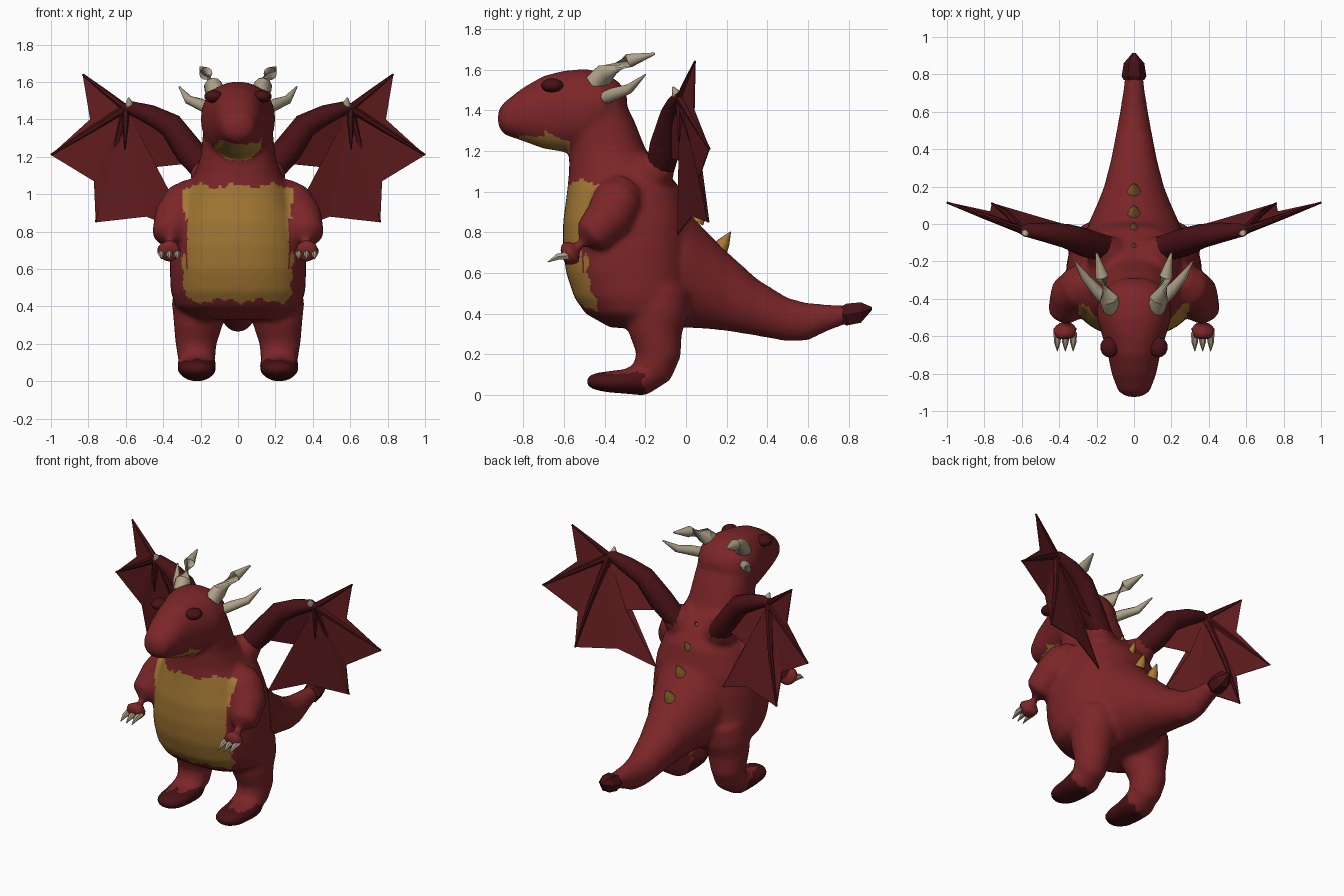
import bpy, bmesh, math
from mathutils import Vector as V


def material(name, rgb):
    m = bpy.data.materials.new(name)
    m.diffuse_color = (*rgb, 1)
    return m


RED = material("scale red", (0.20, 0.019, 0.021))
DARK = material("dark maroon", (0.065, 0.006, 0.008))
GOLD = material("belly gold", (0.37, 0.19, 0.035))
BONE = material("bone", (0.42, 0.36, 0.25))
SKIN = material("wing skin", (0.135, 0.013, 0.015))


def loft(bm, rings, n=24, power=2.0):
    """Closed skin through rings of (centre, u axis, v axis)."""
    loops = []
    for c, u, v in rings:
        loop = []
        for i in range(n):
            a = 2 * math.pi * i / n
            ca, sa = math.cos(a), math.sin(a)
            p = V(c) + V(u) * math.copysign(abs(ca) ** (2 / power), ca)
            loop.append(bm.verts.new(p + V(v) * math.copysign(abs(sa) ** (2 / power), sa)))
        loops.append(loop)
    faces = [bm.faces.new(loops[0]), bm.faces.new(loops[-1])]
    for a, b in zip(loops, loops[1:]):
        for i in range(n):
            j = (i + 1) % n
            faces.append(bm.faces.new((a[i], a[j], b[j], b[i])))
    bmesh.ops.recalc_face_normals(bm, faces=faces)


def tube(bm, path, radii, n=8, s=1):
    """Round tube along a path; s=-1 mirrors it in x."""
    pts = [V((p[0] * s, p[1], p[2])) for p in path]
    rings = []
    for i, (p, r) in enumerate(zip(pts, radii)):
        t = (pts[min(i + 1, len(pts) - 1)] - pts[max(i - 1, 0)]).normalized()
        ref = V((0, 1, 0)) if abs(t.y) < 0.8 else V((0, 0, 1))
        u = t.cross(ref).normalized()
        rings.append((p, u * r, t.cross(u) * r))
    loft(bm, rings, n)


def finish(name, bm, mats, smooth=True):
    me = bpy.data.meshes.new(name)
    bm.to_mesh(me)
    bm.free()
    ob = bpy.data.objects.new(name, me)
    bpy.context.collection.objects.link(ob)
    for m in mats:
        me.materials.append(m)
    if smooth:
        bpy.ops.object.select_all(action='DESELECT')
        bpy.context.view_layer.objects.active = ob
        ob.select_set(True)
        bpy.ops.object.shade_smooth_by_angle(angle=math.radians(50))
    return ob


def along_y(rows, x=0):
    return [((x, y, z), (rx, 0, 0), (0, 0, rz)) for y, z, rx, rz in rows]


# Body: overlapping lofts fused into one skin
bm = bmesh.new()
torso = [(0.33, -0.20, 0.24, 0.17), (0.40, -0.225, 0.335, 0.27), (0.48, -0.25, 0.36, 0.30),
         (0.60, -0.275, 0.365, 0.315), (0.72, -0.285, 0.36, 0.32), (0.85, -0.29, 0.34, 0.315),
         (1.0, -0.30, 0.29, 0.285), (1.1, -0.335, 0.235, 0.24), (1.2, -0.385, 0.20, 0.19),
         (1.35, -0.42, 0.185, 0.165), (1.48, -0.45, 0.17, 0.13)]
loft(bm, [((0, y, z), (rx, 0, 0), (0, ry, 0)) for z, y, rx, ry in torso], 40, 2.3)
head = [(-0.925, 1.36, 0.04, 0.04), (-0.895, 1.36, 0.085, 0.08), (-0.8, 1.38, 0.12, 0.133),
        (-0.7, 1.39, 0.14, 0.18), (-0.6, 1.395, 0.17, 0.20), (-0.5, 1.40, 0.2, 0.203),
        (-0.41, 1.42, 0.195, 0.17), (-0.33, 1.43, 0.14, 0.11), (-0.29, 1.43, 0.07, 0.05)]
loft(bm, along_y(head), 32, 2.15)
tail = [(-0.2, 0.64, 0.25, 0.28), (0, 0.62, 0.245, 0.29), (0.1, 0.565, 0.2, 0.24),
        (0.2, 0.51, 0.16, 0.195), (0.35, 0.43, 0.122, 0.14), (0.5, 0.37, 0.093, 0.107),
        (0.6, 0.36, 0.075, 0.092), (0.7, 0.38, 0.06, 0.065), (0.82, 0.40, 0.045, 0.04)]
loft(bm, along_y(tail), 32)
foot = [(-0.1, 0.12, 0.06, 0.06), (-0.2, 0.09, 0.105, 0.09), (-0.3, 0.07, 0.105, 0.06),
        (-0.4, 0.068, 0.098, 0.05), (-0.46, 0.07, 0.075, 0.038), (-0.49, 0.07, 0.03, 0.018)]
for s in (1, -1):
    tube(bm, [(0.19, -0.13, 0.52), (0.205, -0.14, 0.4), (0.215, -0.15, 0.3), (0.225, -0.135, 0.2),
              (0.22, -0.165, 0.12), (0.22, -0.2, 0.06)], [0.15, 0.15, 0.13, 0.11, 0.1, 0.06], 24, s)
    loft(bm, along_y(foot, 0.22 * s))
    # arm and hand
    tube(bm, [(0.22, -0.30, 1.0), (0.28, -0.34, 0.95), (0.335, -0.38, 0.87), (0.372, -0.47, 0.78),
              (0.37, -0.56, 0.70), (0.365, -0.61, 0.685)], [0.1, 0.125, 0.118, 0.09, 0.07, 0.05], 24, s)
    # shoulder mound under the wing
    tube(bm, [(0.08, -0.25, 1.0), (0.15, -0.16, 1.09), (0.2, -0.11, 1.15)], [0.13, 0.11, 0.07], 20, s)
raw = finish("body_source", bm, [], False)
mod = raw.modifiers.new("fuse", 'REMESH')
mod.mode, mod.voxel_size = 'VOXEL', 0.016
mod = raw.modifiers.new("soften", 'SMOOTH')
mod.factor, mod.iterations = 0.5, 9
fused = raw.evaluated_get(bpy.context.evaluated_depsgraph_get()).to_mesh()
bm = bmesh.new()
bm.from_mesh(fused)
bpy.data.objects.remove(raw)
low = min(v.co.z for v in bm.verts)
for v in bm.verts:
    v.co.z -= low * max(0, 1 - v.co.z / 0.3)
for f in bm.faces:
    x, y, z = f.calc_center_median()
    ax = abs(x)
    jag = 0.012 * math.sin(31 * x + 17 * z) + 0.008 * math.sin(83 * x + 61 * z)
    belly = ax < 0.29 + jag * 0.6 and 0.43 < z + jag < 1.045 and y < -0.43 + jag
    hand = ax > 0.27 and y < -0.5
    chin = ax < 0.125 and -0.86 < y < -0.575 and 1.18 < z < 1.28 + jag
    toes = y < -0.2 + jag and z < 0.112 + jag * 0.5
    f.material_index = 2 if toes else 1 if (belly and not hand) or chin else 0
    f.smooth = True
finish("body", bm, [RED, GOLD, DARK], False)

# Arrow-like tail tip
bm = bmesh.new()
loft(bm, along_y([(0.77, 0.395, 0.055, 0.05), (0.79, 0.395, 0.066, 0.062),
                  (0.86, 0.405, 0.055, 0.058), (0.915, 0.425, 0.008, 0.008)]), 6)
finish("tail_tip", bm, [DARK], False)

# Back spines
bm = bmesh.new()
for y, z, r, h in [(-0.13, 1.1, 0.018, 0.06), (-0.03, 0.99, 0.024, 0.08),
                   (0.055, 0.85, 0.034, 0.095), (0.165, 0.715, 0.04, 0.11)]:
    d = V((0, 0.5, 0.8)) * h
    p = V((0, y, z))
    tube(bm, [p, p + d * 0.4, p + d], [r, r * 0.75, 0.002], 8)
finish("back_spines", bm, [GOLD])

WRIST = V((0.6, -0.03, 1.46))
ROOT, ELBOW = (0.2, -0.11, 1.17), (0.37, -0.05, 1.38)
TIP_A, TIP_B, TIP_C, TIP_D = (0.83, 0.045, 1.64), (1, 0.115, 1.21), (0.76, 0.11, 0.85), (0.25, -0.04, 0.79)
# Web outline from the leading fingertip round to the elbow
WEB = [TIP_A, (0.79, 0.04, 1.40), TIP_B, (0.77, 0.065, 1.07), TIP_C,
       (0.49, 0.03, 0.88), TIP_D, (0.45, 0.0, 1.145), ROOT, ELBOW]

for s, side in ((1, "left"), (-1, "right")):
    # Eye patches
    bm = bmesh.new()
    bmesh.ops.create_uvsphere(bm, u_segments=20, v_segments=12, radius=1)
    for v in bm.verts:
        v.co = V((s * (0.13 + 0.05 * v.co.x), -0.658 + 0.055 * v.co.y, 1.522 + 0.034 * v.co.z))
    finish(side + "_eye", bm, [DARK])

    # Horns
    bm = bmesh.new()
    tube(bm, [(0.115, -0.45, 1.53), (0.135, -0.40, 1.58), (0.172, -0.28, 1.645), (0.2, -0.155, 1.678)],
         [0.052, 0.05, 0.036, 0.006], 10, s)
    tube(bm, [(0.16, -0.40, 1.46), (0.2, -0.355, 1.48), (0.265, -0.28, 1.505), (0.315, -0.2, 1.575)],
         [0.032, 0.032, 0.024, 0.004], 10, s)
    finish(side + "_horns", bm, [BONE])

    # Hand claws
    bm = bmesh.new()
    for x in (0.325, 0.367, 0.41):
        tube(bm, [(x, -0.58, 0.685), (x, -0.63, 0.68), (x, -0.68, 0.653)], [0.02, 0.018, 0.002], 6, s)
    finish(side + "_hand_claws", bm, [BONE])

    # Wing arm and fingers
    bm = bmesh.new()
    tube(bm, [(0.15, -0.13, 1.1), (0.26, -0.1, 1.23), (0.36, -0.065, 1.37), (0.47, -0.045, 1.425),
              (0.58, -0.033, 1.465), (0.62, -0.03, 1.465)], [0.07, 0.078, 0.066, 0.053, 0.034, 0.016], 12, s)
    for tip, r, back in ((TIP_A, 0.02, 0), (TIP_B, 0.024, 0), (TIP_C, 0.024, 0.02)):
        mid = (WRIST + V(tip)) / 2 + V((0, back, 0))
        tube(bm, [WRIST, mid, tip], [r, r * 0.7, 0.006], 6, s)
    tube(bm, [WRIST, (0.605, -0.035, 1.24)], [0.024, 0.004], 6, s)
    finish(side + "_wing_bones", bm, [DARK])

    # Wing skin fanned from the wrist
    bm = bmesh.new()
    hub = bm.verts.new((WRIST.x * s, WRIST.y, WRIST.z))
    rim = [bm.verts.new((x * s, y, z)) for x, y, z in WEB]
    for a, b in zip(rim, rim[1:]):
        bm.faces.new((hub, a, b))
    bmesh.ops.recalc_face_normals(bm, faces=bm.faces)
    web = finish(side + "_wing_skin", bm, [SKIN], False)
    mod = web.modifiers.new("thickness", 'SOLIDIFY')
    mod.thickness, mod.offset = 0.006, 0

    # Wrist claw
    bm = bmesh.new()
    tube(bm, [(0.58, -0.035, 1.455), (0.58, -0.05, 1.485), (0.585, -0.065, 1.515)], [0.024, 0.022, 0.004], 8, s)
    finish(side + "_wrist_claw", bm, [BONE])
